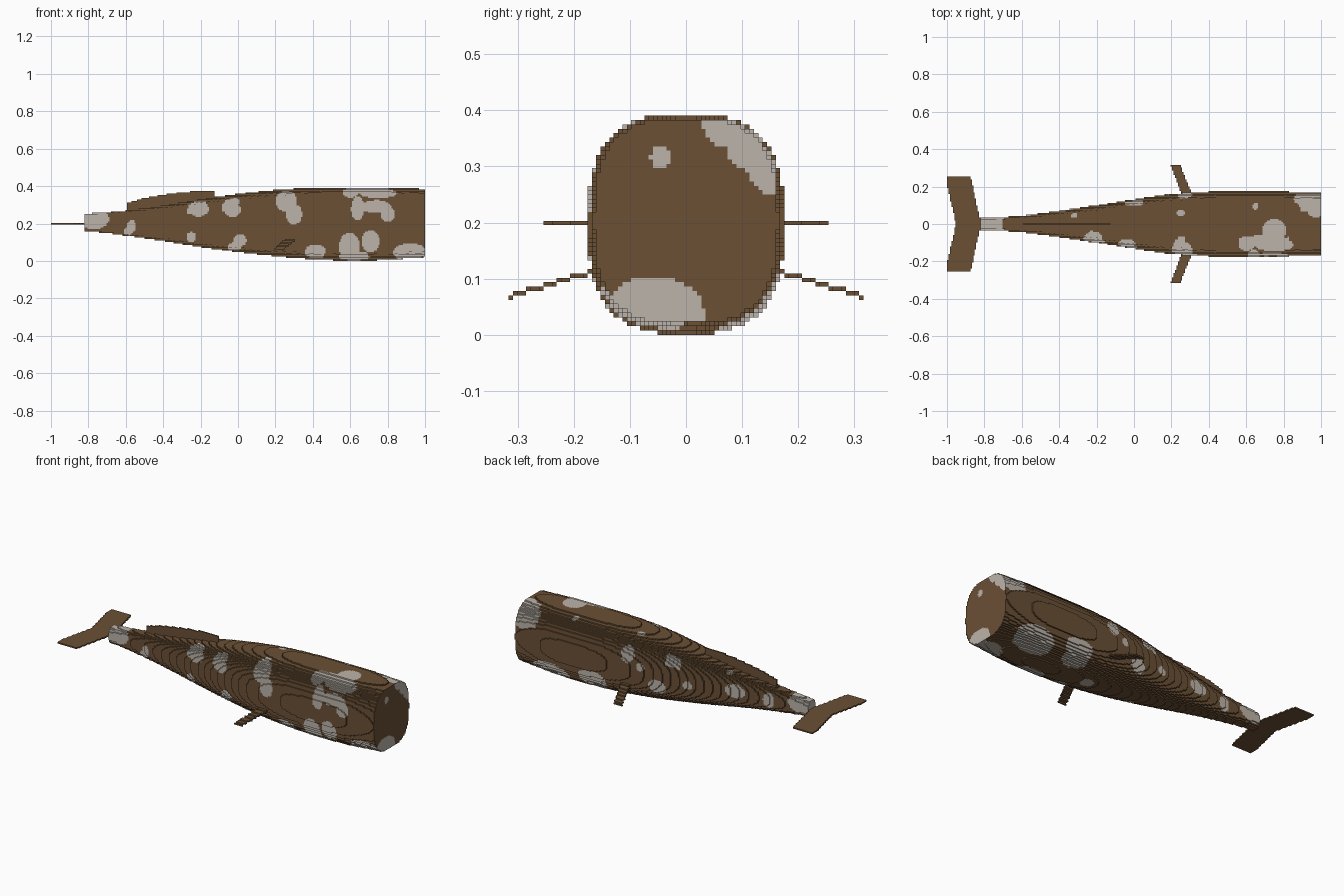
import bpy
import math

cube = bpy.data.objects.get("Cube")
if cube:
    bpy.data.objects.remove(cube, do_unlink=True)

V = 2 / 256  # block size


def material(name, rgb):
    m = bpy.data.materials.new(name)
    m.use_nodes = True
    m.diffuse_color = (*rgb, 1)
    m.node_tree.nodes["Principled BSDF"].inputs["Base Color"].default_value = (*rgb, 1)
    m.node_tree.nodes["Principled BSDF"].inputs["Roughness"].default_value = 0.8
    return m


BROWN = material("brown_skin", (0.145, 0.080, 0.036))
PALE = material("pale_blotch", (0.50, 0.455, 0.40))

# Each block side: direction and its four corners, wound outward
SIDES = [
    ((1, 0, 0), ((1, 0, 0), (1, 1, 0), (1, 1, 1), (1, 0, 1))),
    ((-1, 0, 0), ((0, 0, 0), (0, 0, 1), (0, 1, 1), (0, 1, 0))),
    ((0, 1, 0), ((0, 1, 0), (0, 1, 1), (1, 1, 1), (1, 1, 0))),
    ((0, -1, 0), ((0, 0, 0), (1, 0, 0), (1, 0, 1), (0, 0, 1))),
    ((0, 0, 1), ((0, 0, 1), (1, 0, 1), (1, 1, 1), (0, 1, 1))),
    ((0, 0, -1), ((0, 0, 0), (0, 1, 0), (1, 1, 0), (1, 0, 0))),
]


def centre(c):
    return -1 + (c[0] + 0.5) * V, c[1] * V, (c[2] + 0.5) * V


def build(name, cells, paint=None):
    """Make one mesh from the exposed sides of a set of blocks."""
    index, faces, mats = {}, [], []
    for c in cells:
        for d, corners in SIDES:
            if (c[0] + d[0], c[1] + d[1], c[2] + d[2]) in cells:
                continue
            faces.append([index.setdefault((c[0] + a, c[1] + b, c[2] + e), len(index))
                          for a, b, e in corners])
            mats.append(paint(c, d) if paint else 0)
    mesh = bpy.data.meshes.new(name)
    mesh.from_pydata([(-1 + i * V, (j - 0.5) * V, k * V) for i, j, k in index], [], faces)
    mesh.materials.append(BROWN)
    mesh.materials.append(PALE)
    mesh.polygons.foreach_set("material_index", mats)
    mesh.update()
    ob = bpy.data.objects.new(name, mesh)
    bpy.context.collection.objects.link(ob)
    return ob


# Body stations every 0.2 from x = -0.8 to x = 1
TOP = [0.253, 0.270, 0.296, 0.328, 0.358, 0.380, 0.391, 0.393, 0.393, 0.386]
BOTTOM = [0.157, 0.135, 0.107, 0.075, 0.047, 0.025, 0.009, 0.002, 0.006, 0.020]
WIDTH = [0.033, 0.045, 0.070, 0.100, 0.132, 0.160, 0.172, 0.175, 0.173, 0.164]


def smooth(stations, x):
    t = min(max((x + 0.8) / 0.2, 0), len(stations) - 1.001)
    i = int(t)
    t -= i
    a, b, c, d = (stations[min(max(i + n, 0), len(stations) - 1)] for n in (-1, 0, 1, 2))
    return b + 0.5 * t * (c - a + t * (2 * a - 5 * b + 4 * c - d + t * (3 * (b - c) + d - a)))


def section(x):
    return smooth(TOP, x), smooth(BOTTOM, x), smooth(WIDTH, x)


body = set()
for i in range(int(0.182 / V), 256):
    x = -1 + (i + 0.5) * V
    top, bot, wide = section(x)
    mid, half = (top + bot) / 2, (top - bot) / 2
    for k in range(51):
        r = abs((k + 0.5) * V - mid) / half
        if r < 1:
            n = round(wide * (1 - r ** 2.8) ** (1 / 2.8) / V - 0.5)
            body.update((i, j, k) for j in range(-n, n + 1))

# Blotches: centre and radii, seen along one axis
RIGHT = [(-0.21, 0.278, 0.052, 0.042), (-0.03, 0.273, 0.046, 0.038), (-0.25, 0.128, 0.027, 0.027),
         (-0.57, 0.185, 0.024, 0.034), (-0.59, 0.155, 0.02, 0.025), (0.01, 0.11, 0.034, 0.032),
         (-0.02, 0.07, 0.034, 0.03), (0.255, 0.32, 0.055, 0.055), (0.30, 0.25, 0.042, 0.055),
         (0.415, 0.055, 0.055, 0.032), (0.595, 0.075, 0.055, 0.075), (0.71, 0.105, 0.046, 0.06),
         (0.64, 0.28, 0.035, 0.065), (0.74, 0.29, 0.08, 0.035), (0.80, 0.25, 0.037, 0.042),
         (0.75, 0.362, 0.10, 0.026), (0.60, 0.365, 0.04, 0.026), (0.92, 0.045, 0.09, 0.05)]
LEFT = [(0.78, 0.05, 0.12, 0.06), (0.50, 0.085, 0.09, 0.05), (0.27, 0.29, 0.04, 0.045),
        (0.19, 0.235, 0.025, 0.022), (0.09, 0.14, 0.05, 0.042), (-0.09, 0.185, 0.027, 0.024),
        (-0.37, 0.21, 0.06, 0.038), (-0.57, 0.20, 0.035, 0.045), (0.96, 0.335, 0.09, 0.075)]
ABOVE = [(-0.22, -0.075, 0.05, 0.03), (-0.04, -0.105, 0.045, 0.025), (-0.32, 0.045, 0.016, 0.014),
         (0.0, 0.115, 0.05, 0.02), (0.25, 0.06, 0.023, 0.018), (0.65, 0.095, 0.018, 0.018),
         (0.26, -0.135, 0.05, 0.04), (0.75, -0.035, 0.062, 0.062), (0.68, -0.09, 0.065, 0.035),
         (0.60, -0.12, 0.04, 0.022), (0.97, 0.09, 0.05, 0.055), (0.91, 0.135, 0.055, 0.035)]
BELOW = [(0.78, 0.12, 0.12, 0.07), (0.50, 0.12, 0.08, 0.05), (0.62, -0.10, 0.08, 0.06),
         (0.94, -0.07, 0.09, 0.08), (0.32, 0.0, 0.04, 0.035), (0.41, -0.11, 0.05, 0.04)]
CAP = [(-0.055, 0.035, 0.088, 0.07), (-0.045, 0.318, 0.018, 0.021), (0.08, 0.375, 0.05, 0.042),
       (0.12, 0.34, 0.05, 0.05), (0.15, 0.29, 0.035, 0.04)]
TAIL = [(-0.77, 0.225, 0.08, 0.055)]


def inside(spots, a, b):
    return any(((a - p) / rp) ** 2 + ((b - q) / rq) ** 2 < 1 for p, q, rp, rq in spots)


def paint_body(c, d):
    x, y, z = centre(c)
    if d[0] == 1 and c[0] == 255:
        return int(inside(CAP, y, z))
    top, bot, wide = section(x)
    h = (z - bot) / (top - bot)
    if inside(TAIL, x, z):
        return 1
    if abs(y) > 0.4 * wide and inside(RIGHT if y < 0 else LEFT, x, z):
        return 1
    if h > 0.72 and inside(ABOVE, x, y):
        return 1
    return int(h < 0.12 and inside(BELOW, x, y))


build("body", body, paint_body)


def lerp(points, t):
    for (a, p), (b, q) in zip(points, points[1:]):
        if a <= t <= b:
            return p + (q - p) * (t - a) / (b - a)
    return points[-1][1]


# Dorsal ridge: one block thick
RIDGE = [(-0.6, 0.308), (-0.5, 0.336), (-0.35, 0.361), (-0.2, 0.378), (-0.125, 0.378)]
ridge = set()
for i in range(round(0.405 / V), round(0.875 / V)):
    x = -1 + (i + 0.5) * V
    ridge.update((i, 0, k) for k in range(round(lerp(RIDGE, x) / V)) if (k + 1) * V > section(x)[0] - 0.02)
build("dorsal_ridge", ridge - body)

# Tail flukes: flat swept plate
FRONT = [(0, -0.817), (0.255, -0.875)]
REAR = [(0, -0.952), (0.21, -1.0), (0.26, -1.0)]
flukes = set()
for j in range(-32, 33):
    y = abs(j) * V
    flukes.update((i, j, 25) for i in range(round((lerp(REAR, y) + 1) / V), round((lerp(FRONT, y) + 1) / V)))
build("tail_flukes", flukes)

# Flippers: swept back, stepping down toward the tips
for side, name in ((1, "left_flipper"), (-1, "right_flipper")):
    fin = set()
    for j in range(19, 41):
        t = (j * V - 0.165) / 0.15
        k = math.floor((0.113 - 0.044 * t) / V)
        lo, hi = 0.25 - 0.053 * t, 0.308 - 0.06 * t
        fin.update((i, side * j, k) for i in range(round((lo + 1) / V), round((hi + 1) / V)))
    build(name, fin - body)
